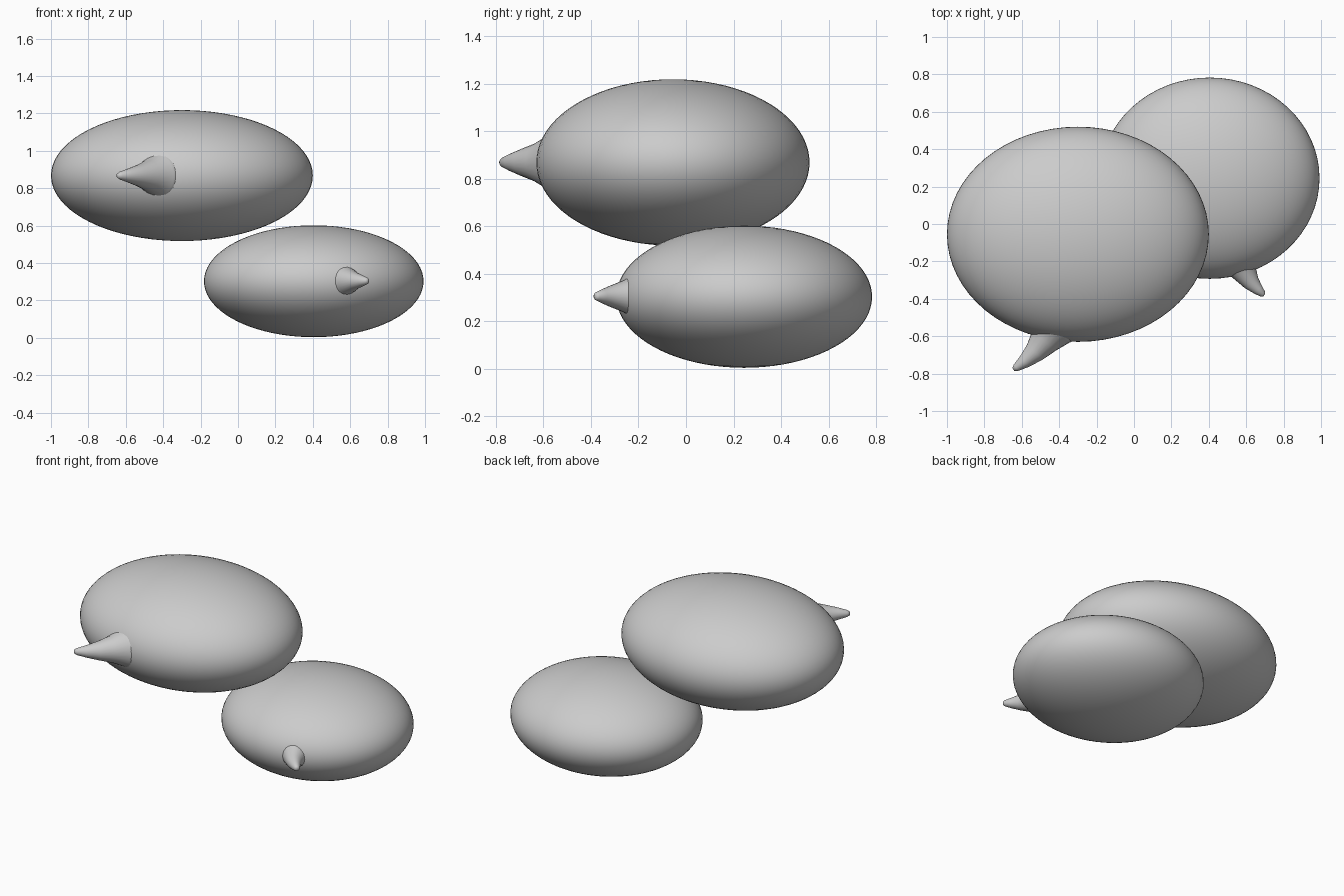
import bpy, bmesh, math
from mathutils import Vector

cube = bpy.data.objects.get("Cube")
if cube:
    bpy.data.objects.remove(cube, do_unlink=True)

grey = bpy.data.materials.new("plain_grey")
grey.use_nodes = True
grey.diffuse_color = (0.6, 0.6, 0.6, 1)
grey.node_tree.nodes["Principled BSDF"].inputs["Base Color"].default_value = (0.6, 0.6, 0.6, 1)


def finish(name, bm):
    bmesh.ops.recalc_face_normals(bm, faces=bm.faces)
    mesh = bpy.data.meshes.new(name)
    bm.to_mesh(mesh)
    bm.free()
    mesh.materials.append(grey)
    mesh.polygons.foreach_set("use_smooth", [True] * len(mesh.polygons))
    obj = bpy.data.objects.new(name, mesh)
    bpy.context.collection.objects.link(obj)
    return obj


def bubble(name, centre, radii):
    """Flattened egg-shaped body."""
    bm = bmesh.new()
    bmesh.ops.create_uvsphere(bm, u_segments=64, v_segments=40, radius=1)
    bmesh.ops.scale(bm, vec=radii, verts=bm.verts)
    bmesh.ops.translate(bm, vec=centre, verts=bm.verts)
    return finish(name, bm)


def tail(name, z, path, sides=24):
    """Curved tapering spike: rings (x, y, radius) swept at height z."""
    bm = bmesh.new()
    points = [Vector((x, y, z)) for x, y, r in path]
    rings = []
    for i, p in enumerate(points):
        along = (points[min(i + 1, len(points) - 1)] - points[max(i - 1, 0)]).normalized()
        side = along.cross(Vector((0, 0, 1)))
        ring = []
        for k in range(sides):
            a = math.tau * k / sides
            offset = side * math.cos(a) + Vector((0, 0, math.sin(a)))
            ring.append(bm.verts.new(p + offset * path[i][2]))
        rings.append(ring)
    for low, high in zip(rings, rings[1:]):
        for k in range(sides):
            n = (k + 1) % sides
            bm.faces.new((low[k], low[n], high[n], high[k]))
    bm.faces.new(rings[0])
    bm.faces.new(rings[-1])
    return finish(name, bm)


# Upper speech bubble, its tail curving to the right side
bubble("upper_bubble", (-0.3, -0.055, 0.868), (0.7, 0.575, 0.35))
tail("upper_tail", 0.868, [
    (-0.41, -0.52, 0.16), (-0.44, -0.57, 0.115), (-0.48, -0.625, 0.082),
    (-0.53, -0.685, 0.058), (-0.585, -0.735, 0.037), (-0.63, -0.768, 0.021),
    (-0.645, -0.778, 0.01)])

# Lower speech bubble, its tail curving to the left side
bubble("lower_bubble", (0.405, 0.245, 0.303), (0.587, 0.538, 0.299))
tail("lower_tail", 0.305, [
    (0.54, -0.15, 0.14), (0.562, -0.2, 0.098), (0.592, -0.26, 0.067),
    (0.628, -0.315, 0.045), (0.664, -0.352, 0.029), (0.69, -0.376, 0.017),
    (0.696, -0.381, 0.009)])
